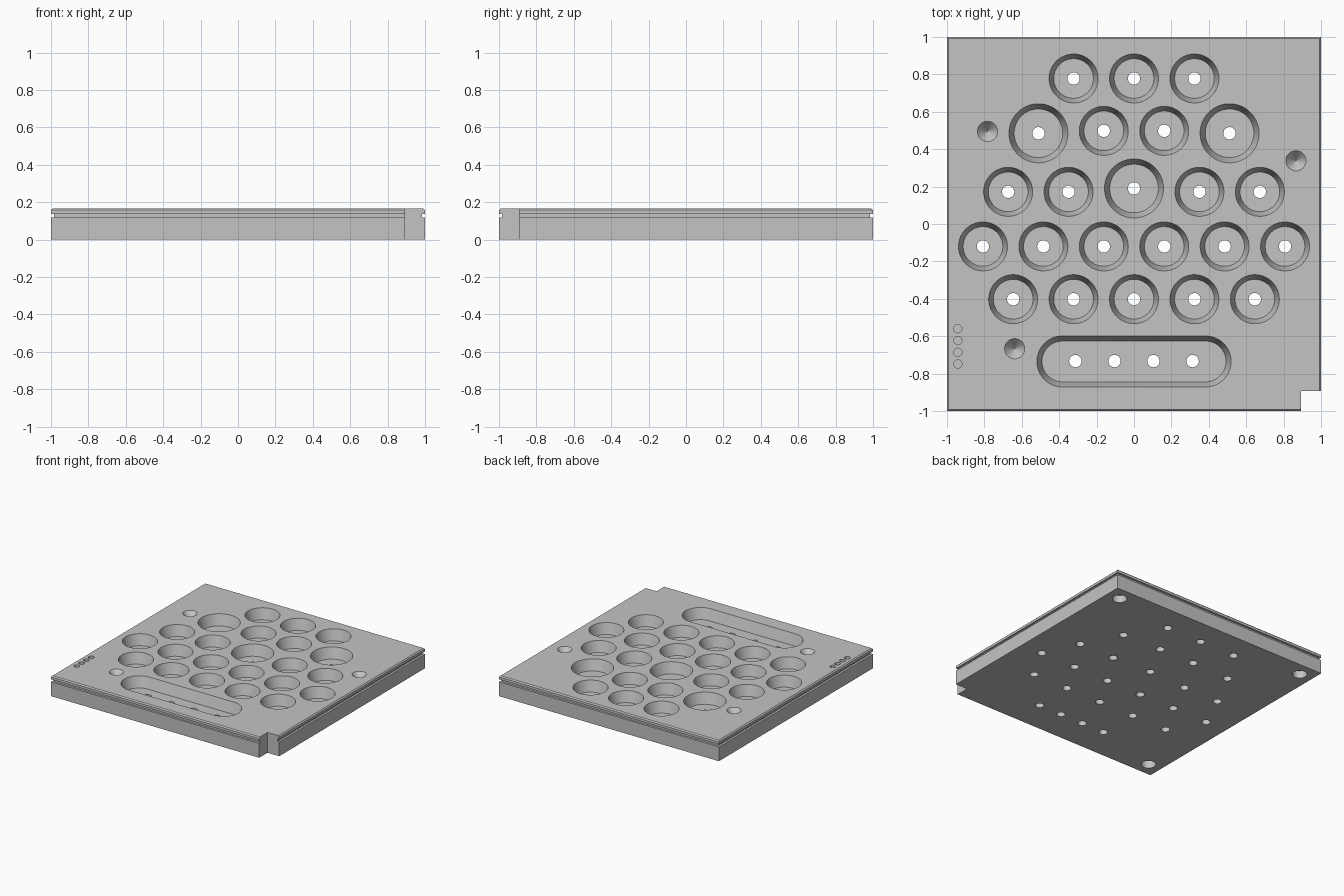
import bpy, bmesh
from math import pi, cos, sin, radians

cube = bpy.data.objects.get("Cube")
if cube:
    bpy.data.objects.remove(cube, do_unlink=True)

TOP = 0.167
FLOOR = 0.08
SEG = 48

grey = bpy.data.materials.new("plain grey")
grey.use_nodes = True
colour = (0.55, 0.55, 0.55, 1)
grey.diffuse_color = colour
grey.node_tree.nodes["Principled BSDF"].inputs["Base Color"].default_value = colour


def skin(bm, loops):
    """Closed solid through matching vertex loops, capped at both ends."""
    rings = [[bm.verts.new(p) for p in loop] for loop in loops]
    n = len(rings[0])
    for a, b in zip(rings, rings[1:]):
        for i in range(n):
            j = (i + 1) % n
            bm.faces.new((a[i], a[j], b[j], b[i]))
    bm.faces.new(rings[0])
    bm.faces.new(rings[-1])


def circle(x, y, r, z, stretch=0.0):
    """Circle, or a capsule when stretched along x."""
    pts = []
    for i in range(SEG):
        a = 2 * pi * (i + 0.5) / SEG
        side = stretch if cos(a) > 0 else -stretch
        pts.append((x + side + r * cos(a), y + r * sin(a), z))
    return pts


def lathe(bm, x, y, profile):
    skin(bm, [circle(x, y, r, z) for r, z in profile])


def square(half, z, x=0, y=0):
    return [(x + sx * half, y + sy * half, z)
            for sx, sy in ((-1, -1), (1, -1), (1, 1), (-1, 1))]


def make_object(name, bm):
    bmesh.ops.recalc_face_normals(bm, faces=bm.faces[:])
    mesh = bpy.data.meshes.new(name)
    bm.to_mesh(mesh)
    bm.free()
    obj = bpy.data.objects.new(name, mesh)
    bpy.context.collection.objects.link(obj)
    return obj


def cut(target, cutter):
    cutter.hide_render = True
    mod = target.modifiers.new("cut", 'BOOLEAN')
    mod.operation = 'DIFFERENCE'
    mod.solver = 'EXACT'
    mod.object = cutter
    bpy.context.view_layer.objects.active = target
    bpy.ops.object.modifier_apply(modifier=mod.name)
    bpy.data.objects.remove(cutter, do_unlink=True)


# Plate with a groove around the rim and a bevelled top edge
bm = bmesh.new()
rim = [(1, 0), (1, 0.117), (0.983, 0.117), (0.983, 0.138), (1, 0.138),
       (1, 0.158), (0.991, TOP)]
skin(bm, [square(half, z) for half, z in rim])
plate = make_object("plate", bm)
plate.data.materials.append(grey)

# Round tapered pockets, each with a drain hole through the floor
bm = bmesh.new()
STEP = 0.323
small, large = (0.131, 0.106), (0.158, 0.13)
rows = [(0.778, small, (0, STEP)),
        (0.498, small, (STEP / 2,)),
        (0.485, large, (0.511,)),
        (0.172, small, (0.35, 0.35 + STEP)),
        (0.19, large, (0,)),
        (-0.12, small, (STEP / 2, STEP * 1.5, STEP * 2.5)),
        (-0.402, small, (0, STEP, STEP * 2))]
HOLE = 0.033
for y, (outer, inner), xs in rows:
    for x in sorted({s * x for x in xs for s in (-1, 1)}):
        lathe(bm, x, y, [(outer, TOP + 0.05), (outer, TOP), (inner, FLOOR),
                         (HOLE, FLOOR), (HOLE, -0.05)])

# Drain holes of the long pocket
for i in range(4):
    lathe(bm, (i - 1.5) * 0.209, -0.733, [(HOLE, FLOOR + 0.03), (HOLE, -0.05)])

# Conical dimples
for x, y in ((-0.783, 0.495), (0.866, 0.338), (-0.638, -0.667)):
    lathe(bm, x, y, [(0.054, TOP + 0.05), (0.054, TOP), (0.001, TOP - 0.06)])

# Row of small marker recesses
for i in range(4):
    lathe(bm, -0.942, -0.56 - i * 0.063, [(0.022, TOP + 0.05), (0.022, TOP - 0.03)])

# Blind foot sockets underneath
for x, y in ((-1, -1), (-1, 1), (1, 1)):
    lathe(bm, x * 0.885, y * 0.885, [(0.055, -0.05), (0.055, 0.06)])

# Square corner notch
skin(bm, [square(0.11, z, 1.003, -1.003) for z in (-0.1, 0.3)])
cut(plate, make_object("pocket_cutter", bm))

# Long capsule pocket
bm = bmesh.new()
skin(bm, [circle(0, -0.735, r, z, 0.383)
          for r, z in ((0.1365, TOP + 0.05), (0.1365, TOP), (0.109, FLOOR))])
cut(plate, make_object("long_pocket_cutter", bm))

# Smooth round walls, crisp edges
bpy.ops.object.select_all(action='DESELECT')
plate.select_set(True)
bpy.context.view_layer.objects.active = plate
bpy.ops.object.shade_smooth_by_angle(angle=radians(25))
